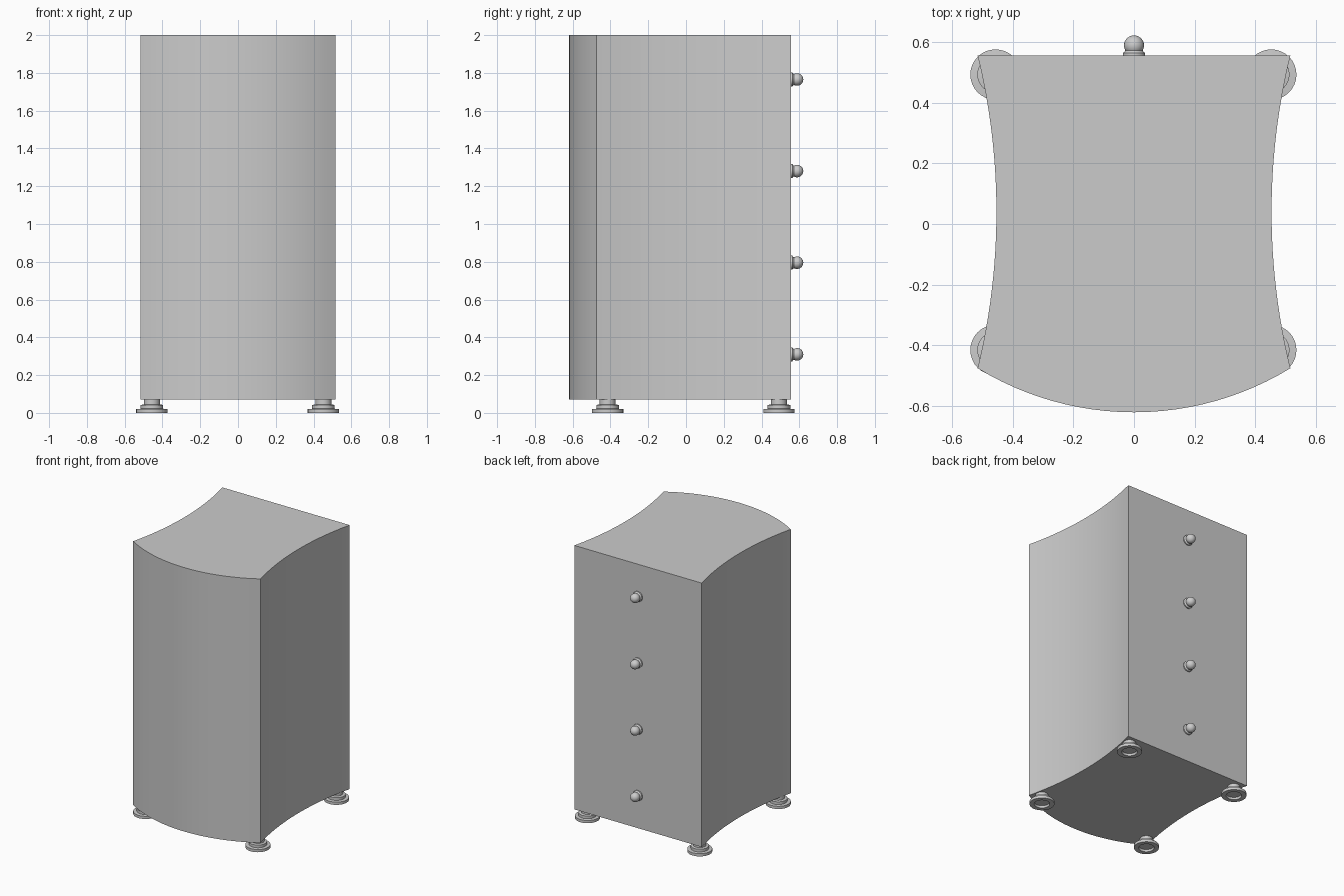
import bpy, bmesh, math
from mathutils import Matrix, Vector

cube = bpy.data.objects.get("Cube")
if cube:
    bpy.data.objects.remove(cube)

grey = bpy.data.materials.new("plain grey")
grey.use_nodes = True
colour = (0.6, 0.6, 0.6, 1)
grey.diffuse_color = colour
grey.node_tree.nodes["Principled BSDF"].inputs["Base Color"].default_value = colour


def finish(name, bm, angle=30):
    bmesh.ops.recalc_face_normals(bm, faces=bm.faces)
    mesh = bpy.data.meshes.new(name)
    bm.to_mesh(mesh)
    bm.free()
    mesh.materials.append(grey)
    ob = bpy.data.objects.new(name, mesh)
    bpy.context.collection.objects.link(ob)
    bpy.ops.object.select_all(action="DESELECT")
    ob.select_set(True)
    bpy.context.view_layer.objects.active = ob
    bpy.ops.object.shade_smooth_by_angle(angle=math.radians(angle))
    return ob


def arc(start, end, sag, steps):
    """Circular arc bulging by sag to the right of start->end; omits the end point."""
    a, b = Vector(start), Vector(end)
    along = (b - a).normalized()
    right = Vector((along.y, -along.x))
    half = (b - a).length / 2
    radius = (half ** 2 + sag ** 2) / (2 * abs(sag))
    sign = math.copysign(1, sag)
    centre = (a + b) / 2 + right * (sag - sign * radius)
    sweep = math.asin(half / radius)
    pts = []
    for i in range(steps):
        t = -sweep + 2 * sweep * i / steps
        pts.append(centre + along * radius * math.sin(t) + right * sign * radius * math.cos(t))
    return pts


def lathe(name, profile, matrix, steps=32):
    bm = bmesh.new()
    verts = [bm.verts.new((r, 0, z)) for r, z in profile]
    edges = [bm.edges.new(pair) for pair in zip(verts, verts[1:])]
    bmesh.ops.spin(bm, geom=verts + edges, cent=(0, 0, 0), axis=(0, 0, 1),
                   angle=2 * math.pi, steps=steps)
    bmesh.ops.remove_doubles(bm, verts=bm.verts, dist=1e-5)
    bmesh.ops.recalc_face_normals(bm, faces=bm.faces)
    bm.transform(matrix)
    return finish(name, bm)


# Cabinet body: bowed front, hollowed sides, flat back
half_w, front_y, back_y = 0.515, -0.475, 0.555
outline = arc((-half_w, front_y), (half_w, front_y), 0.145, 24)
outline += arc((half_w, front_y), (half_w, back_y), -0.062, 24)
outline.append(Vector((half_w, back_y)))
outline += arc((-half_w, back_y), (-half_w, front_y), -0.062, 24)
bm = bmesh.new()
base = bm.faces.new([bm.verts.new((p.x, p.y, 0.07)) for p in outline])
top = bmesh.ops.extrude_face_region(bm, geom=[base], use_keep_orig=True)["geom"]
bmesh.ops.translate(bm, vec=(0, 0, 1.93),
                    verts=[v for v in top if isinstance(v, bmesh.types.BMVert)])
finish("cabinet_body", bm)

# Stepped round feet with a recessed underside
foot = [(0, 0.015), (0.048, 0.015), (0.052, 0), (0.083, 0), (0.083, 0.02), (0.06, 0.022),
        (0.06, 0.042), (0.042, 0.045), (0.042, 0.07), (0, 0.07)]
for side, x in (("right", -0.456), ("left", 0.452)):
    for end, y in (("front", -0.415), ("back", 0.492)):
        lathe(f"{end}_{side}_foot", foot, Matrix.Translation((x, y, 0)))

# Column of knobs on the back
knob = [(0, 0), (0.037, 0), (0.037, 0.008), (0.031, 0.012), (0.027, 0.02)]
for i in range(13):
    t = math.radians(-40 + 130 * i / 12)
    knob.append((0.033 * math.cos(t) if i < 12 else 0, 0.033 + 0.033 * math.sin(t)))
for i in range(4):
    place = Matrix.Translation((0, back_y, 0.31 + 0.485 * i)) @ Matrix.Rotation(-math.pi / 2, 4, "X")
    lathe(f"knob_{i + 1}", knob, place, 24)
